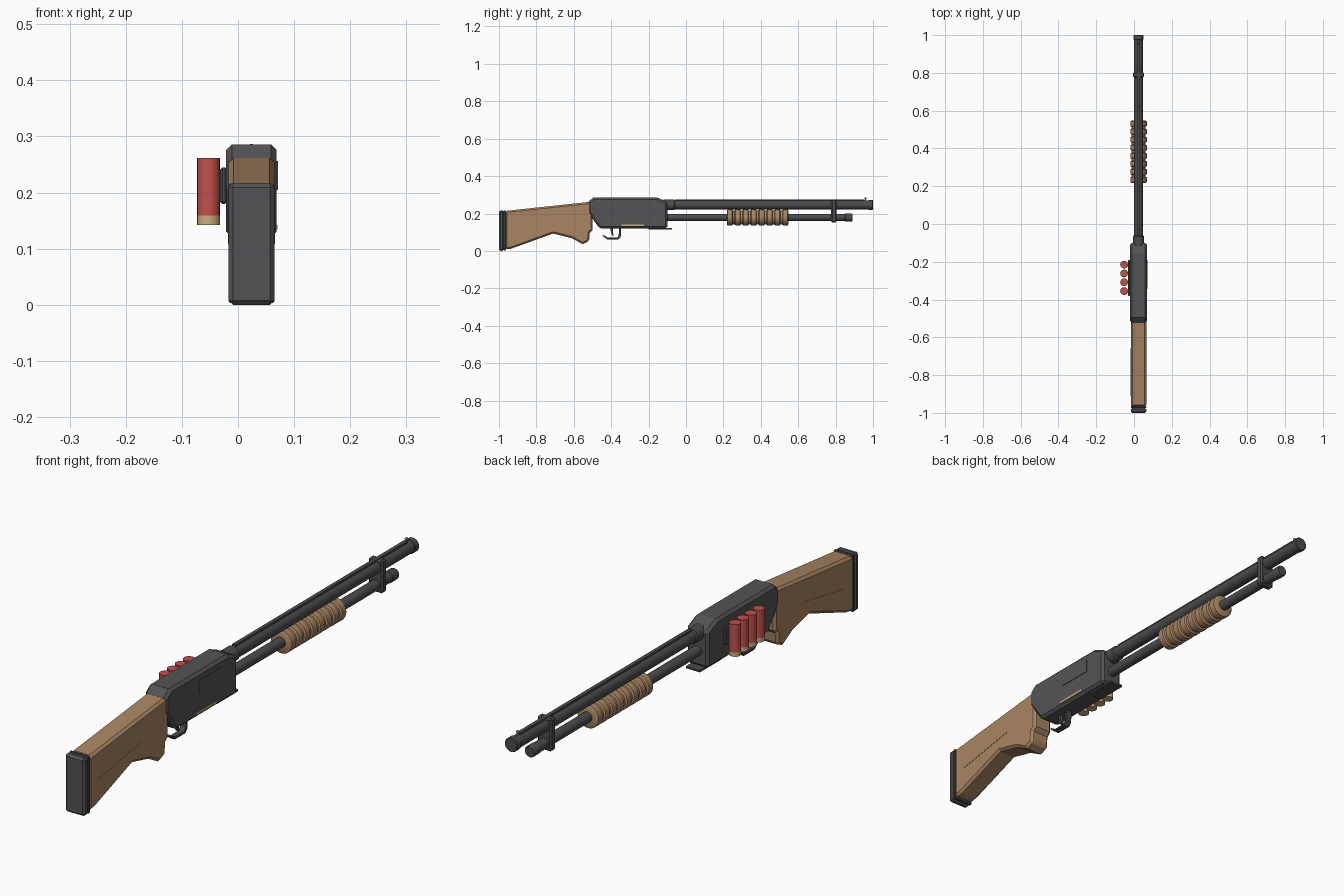
import bpy, bmesh, math
from mathutils import Vector

if "Cube" in bpy.data.objects:
    bpy.data.objects.remove(bpy.data.objects["Cube"])

CX = 0.024  # centre line of the long body


def mat(name, rgb):
    m = bpy.data.materials.new(name)
    m.diffuse_color = (*rgb, 1)
    m.use_nodes = True
    m.node_tree.nodes["Principled BSDF"].inputs["Base Color"].default_value = m.diffuse_color
    return m


METAL = mat("dark_metal", (0.088, 0.088, 0.095))
STEEL = mat("barrel_steel", (0.070, 0.071, 0.076))
WOOD = mat("wood", (0.40, 0.235, 0.125))
RED = mat("red_plastic", (0.54, 0.080, 0.075))
BRASS = mat("brass", (0.58, 0.42, 0.20))


def finish(name, bm, material, smooth=False):
    bmesh.ops.recalc_face_normals(bm, faces=bm.faces[:])
    me = bpy.data.meshes.new(name)
    bm.to_mesh(me)
    bm.free()
    me.materials.append(material)
    ob = bpy.data.objects.new(name, me)
    bpy.context.collection.objects.link(ob)
    if smooth:
        bpy.ops.object.select_all(action='DESELECT')
        ob.select_set(True)
        bpy.context.view_layer.objects.active = ob
        bpy.ops.object.shade_smooth_by_angle(angle=math.radians(35))
    return ob


def bevel(ob, width, segments=1):
    m = ob.modifiers.new("bevel", 'BEVEL')
    m.width = width
    m.segments = segments
    m.limit_method = 'ANGLE'
    m.angle_limit = math.radians(50)
    return ob


def slab(name, pts, x0, x1, material):
    """Side profile of (y, z) points extruded across x."""
    bm = bmesh.new()
    f = bm.faces.new([bm.verts.new((x0, y, z)) for y, z in pts])
    r = bmesh.ops.extrude_face_region(bm, geom=[f])
    vs = [v for v in r["geom"] if isinstance(v, bmesh.types.BMVert)]
    bmesh.ops.translate(bm, verts=vs, vec=(x1 - x0, 0, 0))
    return finish(name, bm, material)


def box(name, x0, x1, y0, y1, z0, z1, material):
    return slab(name, [(y0, z0), (y1, z0), (y1, z1), (y0, z1)], x0, x1, material)


def lathe(name, prof, origin, axis, material, n=24):
    """Revolve (distance, radius) pairs around the Y or Z axis, capped."""
    bm = bmesh.new()
    rings = []
    for d, r in prof:
        ring = []
        for i in range(n):
            a = 2 * math.pi * i / n
            c, s = r * math.cos(a), r * math.sin(a)
            v = (c, d, s) if axis == 'Y' else (c, s, d)
            ring.append(bm.verts.new(Vector(origin) + Vector(v)))
        rings.append(ring)
    for a, b in zip(rings, rings[1:]):
        for i in range(n):
            bm.faces.new((a[i], a[(i + 1) % n], b[(i + 1) % n], b[i]))
    bm.faces.new(rings[0])
    bm.faces.new(rings[-1])
    return finish(name, bm, material, True)


# Stock with grip, spacer and butt pad
bevel(slab("stock", [(-0.967, 0.214), (-0.50, 0.264), (-0.50, 0.11), (-0.515, 0.095),
                     (-0.518, 0.052), (-0.553, 0.036), (-0.61, 0.068), (-0.71, 0.093),
                     (-0.935, 0.012), (-0.967, 0.008)], -0.017, 0.065, WOOD), 0.009).modifiers[0].angle_limit = math.radians(60)
bevel(box("butt_spacer", -0.017, 0.065, -0.975, -0.963, 0.003, 0.216, STEEL), 0.003)
bevel(box("butt_pad", -0.017, 0.065, -1.0, -0.973, 0.0, 0.217, METAL), 0.008)

# Receiver body
bevel(slab("receiver", [(-0.523, 0.205), (-0.463, 0.121), (-0.10, 0.121), (-0.10, 0.262),
                        (-0.155, 0.286), (-0.495, 0.286), (-0.523, 0.262)],
           -0.021, 0.069, METAL), 0.010)

# Ejection port cover, gold side strip, lifter plate under the receiver
box("ejection_port", 0.065, 0.0712, -0.33, -0.19, 0.205, 0.256, METAL)
box("gold_strip", 0.065, 0.0708, -0.345, -0.225, 0.134, 0.142, BRASS)
box("loading_plate", -0.005, 0.053, -0.20, -0.075, 0.115, 0.123, STEEL)

# Trigger guard: open hooked strap, and trigger
bevel(slab("trigger_guard", [(-0.448, 0.082), (-0.440, 0.084), (-0.418, 0.071), (-0.368, 0.071),
                             (-0.360, 0.082), (-0.358, 0.125), (-0.347, 0.125), (-0.349, 0.076),
                             (-0.360, 0.062), (-0.422, 0.062)],
           0.012, 0.036, STEEL), 0.002)
slab("trigger", [(-0.405, 0.125), (-0.390, 0.125), (-0.391, 0.098), (-0.386, 0.083),
                 (-0.394, 0.081), (-0.401, 0.098)], 0.018, 0.030, STEEL)

# Barrel with collar and muzzle ring
lathe("barrel", [(-0.12, 0.028), (-0.065, 0.028), (-0.06, 0.0235), (0.975, 0.0235),
                 (0.977, 0.0265), (0.997, 0.0265), (1.0, 0.024)], (CX, 0, 0.246), 'Y', STEEL)
box("barrel_rib", CX - 0.007, CX + 0.007, -0.06, 0.955, 0.262, 0.276, STEEL)
box("sight_post", CX - 0.002, CX + 0.002, 0.957, 0.963, 0.265, 0.282, BRASS)
lathe("sight_bead", [(-0.006, 0.002), (-0.003, 0.005), (0.003, 0.005), (0.006, 0.002)],
      (CX, 0.96, 0.282), 'Y', BRASS, 12)

# Magazine tube with end cap
lathe("magazine_tube", [(-0.12, 0.0195), (0.85, 0.0195), (0.852, 0.0215), (0.886, 0.0215),
                        (0.89, 0.019)], (CX, 0, 0.179), 'Y', STEEL)

# Clamp joining barrel and tube
bevel(box("barrel_clamp", CX - 0.029, CX + 0.029, 0.776, 0.804, 0.152, 0.275, STEEL), 0.006)

# Ribbed fore-end
prof = []
pitch = 0.0425
for i in range(8):
    y = 0.218 + i * pitch
    prof += [(y, 0.037), (y + 0.004, 0.0435), (y + 0.028, 0.0435), (y + 0.032, 0.037)]
    if i < 7:
        prof += [(y + pitch - 0.0005, 0.037)]
prof.append((prof[-1][0] + 0.001, 0.02))
lathe("fore_end", prof, (CX, 0, 0.179), 'Y', WOOD)

# Shell carrier and four spare shells on the left side
bevel(box("shell_carrier", -0.032, -0.019, -0.382, -0.19, 0.18, 0.245, STEEL), 0.004)
for i in range(4):
    o = (-0.0525, -0.215 - i * 0.0467, 0)
    lathe("shell_base_%d" % (i + 1), [(0.142, 0.0205), (0.159, 0.0205)], o, 'Z', BRASS, 20)
    lathe("shell_body_%d" % (i + 1), [(0.159, 0.0203), (0.262, 0.0203)], o, 'Z', RED, 20)

# Raised line along each stock side
for side, x in (("left", -0.0182), ("right", 0.0645)):
    slab("stock_line_" + side, [(-0.91, 0.108), (-0.66, 0.152), (-0.66, 0.156), (-0.91, 0.112)],
         x, x + 0.0017, WOOD)
